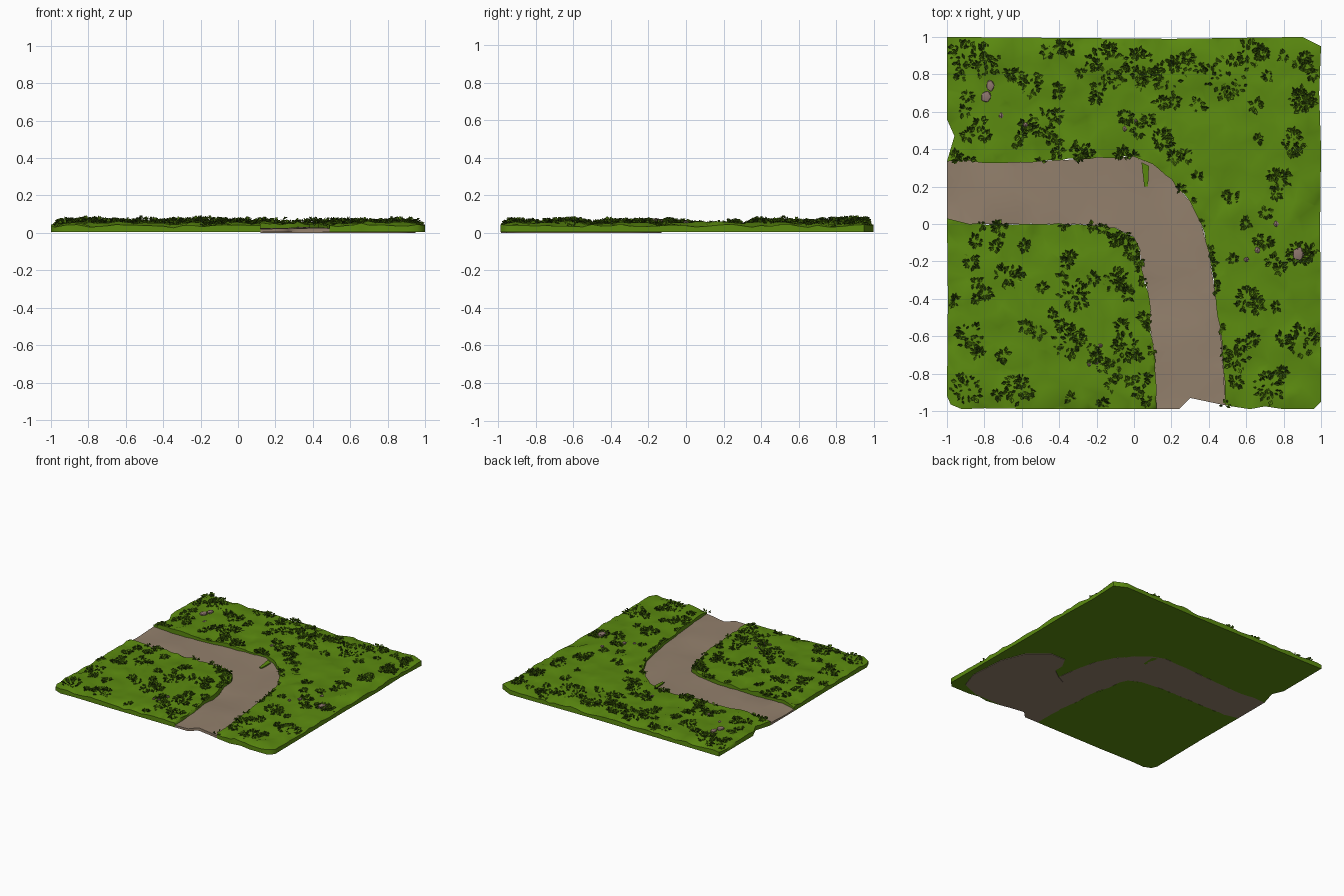
import bpy, bmesh, math, random
from mathutils import Vector, noise
from mathutils.geometry import delaunay_2d_cdt, intersect_point_line

if "Cube" in bpy.data.objects:
    bpy.data.objects.remove(bpy.data.objects["Cube"])

random.seed(7)
BASE = 0.004


def material(name, rgb):
    m = bpy.data.materials.new(name)
    m.diffuse_color = (*rgb, 1)
    m.use_nodes = True
    m.node_tree.nodes["Principled BSDF"].inputs["Base Color"].default_value = m.diffuse_color
    return m


GRASS = material("grass green", (0.105, 0.255, 0.005))
DARK = material("dark leaf green", (0.035, 0.085, 0.004))
DIRT = material("dirt brown", (0.29, 0.215, 0.15))
STONE = material("stone mauve", (0.27, 0.18, 0.155))

# Edges of the road, from the left side round to the front
INNER = [(-1, .03), (-.88, 0), (-.6, 0), (-.3, 0), (-.1, -.02), (0, -.07), (.03, -.13), (.04, -.24),
         (.075, -.36), (.09, -.46), (.085, -.54), (.105, -.67), (.115, -.82), (.12, -.99)]
OUTER = [(-1, .335), (-.88, .34), (-.75, .325), (-.5, .335), (-.2, .355), (0, .36), (.1, .32),
         (.2, .24), (.3, .12), (.36, 0), (.4, -.15), (.43, -.35), (.46, -.55), (.48, -.8), (.49, -.97)]
FAR_BORDER = [(.62, -.99), (.7, -.975), (.8, -.99), (.96, -.99), (1, -.95), (.995, 0), (1, .4), (.99, .7),
              (1, .95), (.9, 1), (.2, .99), (-1, 1), (-1, .56), (-.96, .47)]
NEAR_BORDER = [(-.5, -.99), (-.8, -.985), (-.92, -.99), (-.98, -.965), (-1, -.92), (-.995, -.4)]

# Bushes: x, y, radius
BUSHES = [(.5, .78, .13), (.2, .8, .1), (-.15, .86, .11), (-.8, .87, .09), (-.92, .92, .07), (.62, .92, .07),
          (.03, .87, .07), (-.48, .54, .08), (-.28, .39, .06), (.15, .45, .06), (.9, .66, .07), (.78, .24, .06),
          (.85, .42, .05), (-.35, -.63, .09), (-.32, -.38, .08), (-.88, -.6, .07), (-.62, -.88, .08),
          (-.9, -.88, .08), (-.05, -.66, .07), (-.1, -.3, .06), (.72, -.87, .08), (.9, -.62, .08),
          (.6, -.4, .06), (.55, -.72, .06), (-.68, -.28, .06), (.88, -.16, .06), (-.55, .74, .06)]


def clear_of_road(x, y, gap=0.0):
    """True where a point lies on the grass."""
    p = Vector((x, y))
    poly = INNER + OUTER[::-1]
    inside = False
    for a, b in zip(poly, poly[1:] + poly[:1]):
        if (a[1] > y) != (b[1] > y) and x < (b[0] - a[0]) * (y - a[1]) / (b[1] - a[1]) + a[0]:
            inside = not inside
        q, t = intersect_point_line(p, Vector(a), Vector(b))
        t = min(1, max(0, t))
        if (Vector(a).lerp(Vector(b), t) - p).length < gap:
            return False
    return not inside


def grass_height(x, y):
    z = .05 + .016 * noise.noise((x * 7, y * 7, 2)) + .012 * noise.noise((x * 19, y * 19, 5))
    for bx, by, r in BUSHES:
        d = math.hypot(x - bx, y - by) / r
        z += .014 * max(0, 1 - d * d)
    return max(.026, z - .012 * (max(abs(x), abs(y)) > .96))


def road_height(x, y):
    return .023 + .012 * noise.noise((x * 4, y * 4, 9)) + .004 * noise.noise((x * 12, y * 12, 1))


def subdivide(pts, step, ragged):
    """Split a closed outline into short, slightly ragged pieces."""
    out = []
    for a, b in zip(pts, pts[1:] + pts[:1]):
        a, b = Vector(a), Vector(b)
        n = max(1, round((b - a).length / step))
        for i in range(n):
            p = a.lerp(b, i / n)
            if i and max(abs(p.x), abs(p.y)) < .93:
                p += Vector((random.uniform(-1, 1), random.uniform(-1, 1))) * ragged
            out.append(p)
    return out


def finish(bm, name, mats, angle=60):
    me = bpy.data.meshes.new(name)
    bm.to_mesh(me)
    bm.free()
    ob = bpy.data.objects.new(name, me)
    bpy.context.collection.objects.link(ob)
    for m in mats:
        me.materials.append(m)
    bpy.ops.object.select_all(action='DESELECT')
    ob.select_set(True)
    bpy.context.view_layer.objects.active = ob
    bpy.ops.object.shade_smooth_by_angle(angle=math.radians(angle))
    return ob


def patch(name, outline, height, spacing, mat, ragged=.006, base=BASE):
    """Irregular triangulated ground with side walls and a flat underside."""
    rim = subdivide(outline, .05, ragged)
    pts = list(rim)
    n = int(2 / spacing)
    for i in range(n):
        for j in range(n):
            pts.append(Vector((-1 + (i + random.random()) * spacing, -1 + (j + random.random()) * spacing)))
    res = delaunay_2d_cdt(pts, [], [list(range(len(rim)))], 1, 1e-5)
    bm = bmesh.new()
    vs = [bm.verts.new((p.x, p.y, height(p.x, p.y))) for p in res[0]]
    for f in res[2]:
        bm.faces.new([vs[i] for i in f])
    bmesh.ops.delete(bm, geom=[v for v in bm.verts if not v.link_faces], context='VERTS')
    edges = [e for e in bm.edges if e.is_boundary]
    new = bmesh.ops.extrude_edge_only(bm, edges=edges)["geom"]
    for v in new:
        if isinstance(v, bmesh.types.BMVert):
            v.co.z = base
    low = [e for e in new if isinstance(e, bmesh.types.BMEdge)]
    bmesh.ops.triangle_fill(bm, edges=low, use_beauty=True)
    bmesh.ops.recalc_face_normals(bm, faces=bm.faces)
    return finish(bm, name, [mat])


# Ground
patch("outer_grass", OUTER + FAR_BORDER, grass_height, .055, GRASS)
patch("inner_grass", INNER + NEAR_BORDER, grass_height, .055, GRASS)
patch("dirt_road", INNER + [(.24, -.99), (.3, -.93)] + OUTER[::-1], road_height, .11, DIRT, .002)
patch("grass_sliver", [(.04, .33), (.08, .31), (.075, .2), (.055, .2)],
      lambda x, y: road_height(x, y) + .01, .05, GRASS, 0)
# Bare earth showing on the underside
patch("underside_earth", [(.12, -.985), (.3, -.93), (.49, -.96), (.75, -.96), (.9, -.9), (.95, -.75), (.93, -.45),
                          (.85, -.25), (.7, -.13), (.57, -.13), (.52, -.22), (.52, -.3), (.44, -.36),
                          (.36, -.4), (.12, -.8)], lambda x, y: .006, .2, DIRT, 0, 0)


def leaf(bm, x, y, z, heading, length, lift, dark):
    """One bent diamond leaf."""
    d = Vector((math.cos(heading), math.sin(heading), 0))
    s = Vector((-d.y, d.x, 0)) * length * random.uniform(.2, .38)
    o = Vector((x, y, z))
    mid = o + d * length * .5 + Vector((0, 0, lift))
    tip = o + d * length + Vector((0, 0, lift * random.uniform(.1, 1)))
    co = [o, mid - s, tip, mid + s]
    for c in co:
        c.z = min(c.z, .094)
        c.x = max(-.998, min(.998, c.x))
        c.y = max(-.99, min(.998, c.y))
    v = [bm.verts.new(c) for c in co]
    for tri in ((0, 1, 2), (0, 2, 3)):
        bm.faces.new([v[i] for i in tri]).material_index = dark


def tuft(bm, x, y, r):
    count = 8 + int(r * 480)
    for _ in range(count):
        a, q = random.uniform(0, math.tau), r * math.sqrt(random.random()) * .9
        px, py = x + q * math.cos(a), y + q * math.sin(a)
        if max(abs(px), abs(py)) > .975 or not clear_of_road(px, py):
            continue
        leaf(bm, px, py, grass_height(px, py) - .001, a + random.uniform(-1, 1),
             random.uniform(.016, .036), random.uniform(.006, .024), int(random.random() < .42))


# Leafy bushes, low tufts and verge tufts along the road
bm = bmesh.new()
for b in BUSHES:
    tuft(bm, *b)
finish(bm, "bushes", [GRASS, DARK], 30)

bm = bmesh.new()
for _ in range(170):
    x, y = random.uniform(-.96, .96), random.uniform(-.96, .96)
    if clear_of_road(x, y, .02):
        tuft(bm, x, y, random.uniform(.012, .032))
for line in (INNER, OUTER):
    for p in subdivide(line, .07, .015)[:40]:
        if clear_of_road(p.x, p.y):
            tuft(bm, p.x, p.y, .015)
finish(bm, "grass_tufts", [GRASS, DARK], 30)

# Scattered stones: x, y, half width, half depth
bm = bmesh.new()
for x, y, w, d in [(-.79, .68, .03, .035), (-.77, .74, .024, .035), (-.71, .58, .015, .02), (-.58, .53, .014, .018),
                   (-.05, .51, .013, .018), (.01, .55, .01, .013), (.66, -.14, .018, .02), (.6, -.19, .015, .015),
                   (.76, 0, .016, .018), (.88, -.16, .035, .04), (-.24, -.75, .013, .015), (-.18, -.65, .014, .012),
                   (-.2, -.74, .012, .014)]:
    ball = bmesh.ops.create_icosphere(bm, subdivisions=1, radius=1)["verts"]
    z = grass_height(x, y)
    for v in ball:
        k = random.uniform(.85, 1.1)
        v.co = Vector((x + v.co.x * w * k, y + v.co.y * d * k, z + .002 + v.co.z * (.008 + w * .3)))
finish(bm, "stones", [STONE], 30)
